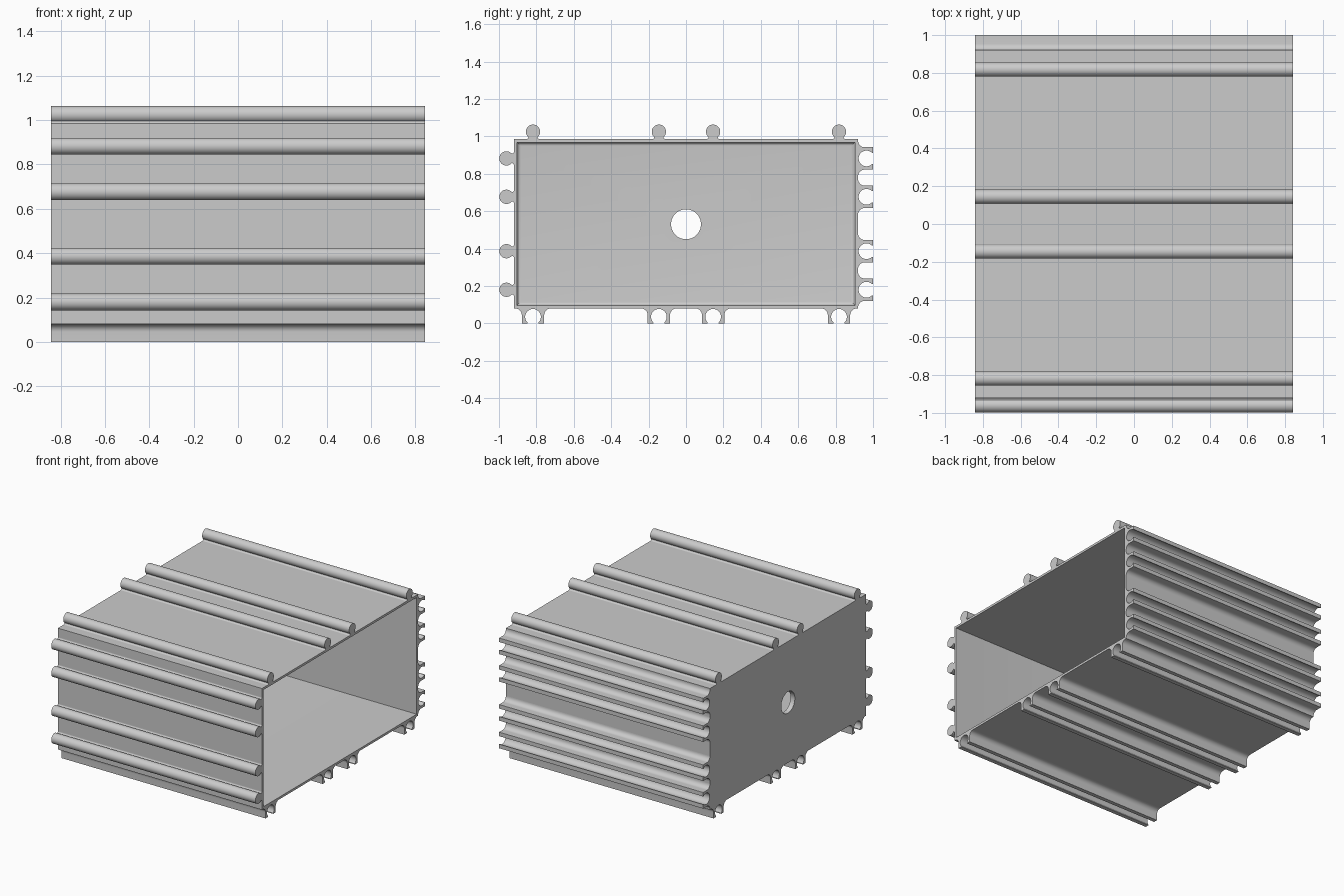
import bpy, bmesh
from math import pi, cos, sin, asin, sqrt
from mathutils import Vector

cube = bpy.data.objects.get("Cube")
if cube:
    bpy.data.objects.remove(cube, do_unlink=True)

HALF = 0.842                      # half length of the extrusion along x
Y, Z0, Z1 = 0.92, 0.08, 0.985     # outer box limits
WALL, FLOOR = 0.024, 0.035
ROD_R, SOCKET_R, CLIP_W = 0.038, 0.042, 0.06

grey = bpy.data.materials.new("light grey plastic")
grey.use_nodes = True
grey.diffuse_color = (0.6, 0.6, 0.6, 1)
grey.node_tree.nodes["Principled BSDF"].inputs["Base Color"].default_value = (0.6, 0.6, 0.6, 1)


def finish(bm, name):
    bmesh.ops.recalc_face_normals(bm, faces=bm.faces)
    mesh = bpy.data.meshes.new(name)
    bm.to_mesh(mesh)
    bm.free()
    mesh.materials.append(grey)
    obj = bpy.data.objects.new(name, mesh)
    bpy.context.collection.objects.link(obj)
    bpy.ops.object.select_all(action='DESELECT')
    obj.select_set(True)
    bpy.context.view_layer.objects.active = obj
    return obj


def arc(cu, cv, r, a0, a1, n):
    return [(cu + r * cos(a0 + (a1 - a0) * i / n),
             cv + r * sin(a0 + (a1 - a0) * i / n)) for i in range(n + 1)]


def extrude_profile(name, half, origin, along, out):
    """Mirror a half outline (u along the wall, v away from it), extrude along x."""
    outline = half + [(-u, v) for u, v in reversed(half)]
    pts = []
    for p in outline:
        if not pts or (Vector(p) - Vector(pts[-1])).length > 1e-5:
            pts.append(p)
    bm = bmesh.new()
    verts = []
    for u, v in pts:
        p = Vector(origin) + u * Vector(along) + v * Vector(out)
        verts.append(bm.verts.new((-HALF, p.x, p.y)))
    face = bm.faces.new(verts)
    new = bmesh.ops.extrude_face_region(bm, geom=[face])["geom"]
    bmesh.ops.translate(bm, vec=(2 * HALF, 0, 0),
                        verts=[g for g in new if isinstance(g, bmesh.types.BMVert)])
    finish(bm, name)
    bpy.ops.object.shade_smooth_by_angle(angle=pi / 6)


# Tray: box open at +x, with a filleted floor and a round hole
bm = bmesh.new()
bmesh.ops.create_cube(bm, size=1)
for v in bm.verts:
    v.co = (v.co.x * 2 * HALF, v.co.y * 2 * Y, Z0 + (v.co.z + 0.5) * (Z1 - Z0))
bm.normal_update()
mouth = max(bm.faces, key=lambda f: f.calc_center_median().x)
bmesh.ops.inset_region(bm, faces=[mouth], thickness=WALL)
res = bmesh.ops.extrude_face_region(bm, geom=[mouth])["geom"]
bmesh.ops.delete(bm, geom=[mouth], context='FACES_ONLY') if mouth.is_valid else None
floor = [g for g in res if isinstance(g, bmesh.types.BMFace)][0]
for v in floor.verts:
    v.co.x = -HALF + FLOOR
bmesh.ops.bevel(bm, geom=list(floor.edges), offset=0.02, segments=5, profile=0.5,
                affect='EDGES')
tray = finish(bm, "tray")

bpy.ops.mesh.primitive_cylinder_add(vertices=64, radius=0.08, depth=0.3,
                                    location=(-HALF, 0, 0.53), rotation=(0, pi / 2, 0))
cutter = bpy.context.object
cutter.name = "hole_cutter"
cutter.hide_render = True
cut = tray.modifiers.new("hole", 'BOOLEAN')
cut.operation, cut.object, cut.solver = 'DIFFERENCE', cutter, 'EXACT'
bpy.context.view_layer.objects.active = tray
bpy.ops.object.modifier_apply(modifier=cut.name)
bpy.data.objects.remove(cutter, do_unlink=True)
bpy.ops.object.select_all(action='DESELECT')
tray.select_set(True)
bpy.ops.object.shade_smooth_by_angle(angle=pi / 6)

# Half outlines: a rod on a flared neck, and a socket clip with flared feet
neck, flare = 0.025, 0.011
rod_c = 0.04
neck_v = rod_c - sqrt(ROD_R ** 2 - neck ** 2)
rod = ([(neck + flare, -0.005)]
       + arc(neck + flare, flare, flare, -pi / 2, -pi, 6)
       + arc(0, rod_c, ROD_R, -pi / 2 + asin(neck / ROD_R), pi / 2, 20))

foot, slot, tip = 0.035, 0.03, 0.08
sock_c = 0.045
clip = ([(CLIP_W + foot, -0.005)]
        + arc(CLIP_W + foot, foot, foot, -pi / 2, -pi, 10)
        + [(CLIP_W, tip), (slot, tip)]
        + arc(0, sock_c, SOCKET_R, pi / 2 - asin(slot / SOCKET_R), -pi / 2, 20))

# Rods on the top and front, matching clips on the bottom and back
for i, y in enumerate((-0.818, -0.145, 0.145, 0.818)):
    extrude_profile(f"top_rod_{i + 1}", rod, (y, Z1), (1, 0), (0, 1))
    extrude_profile(f"bottom_clip_{i + 1}", clip, (y, Z0), (1, 0), (0, -1))
for i, z in enumerate((0.18, 0.386, 0.677, 0.882)):
    extrude_profile(f"front_rod_{i + 1}", rod, (-Y, z), (0, 1), (-1, 0))
    extrude_profile(f"back_clip_{i + 1}", clip, (Y, z), (0, 1), (1, 0))
